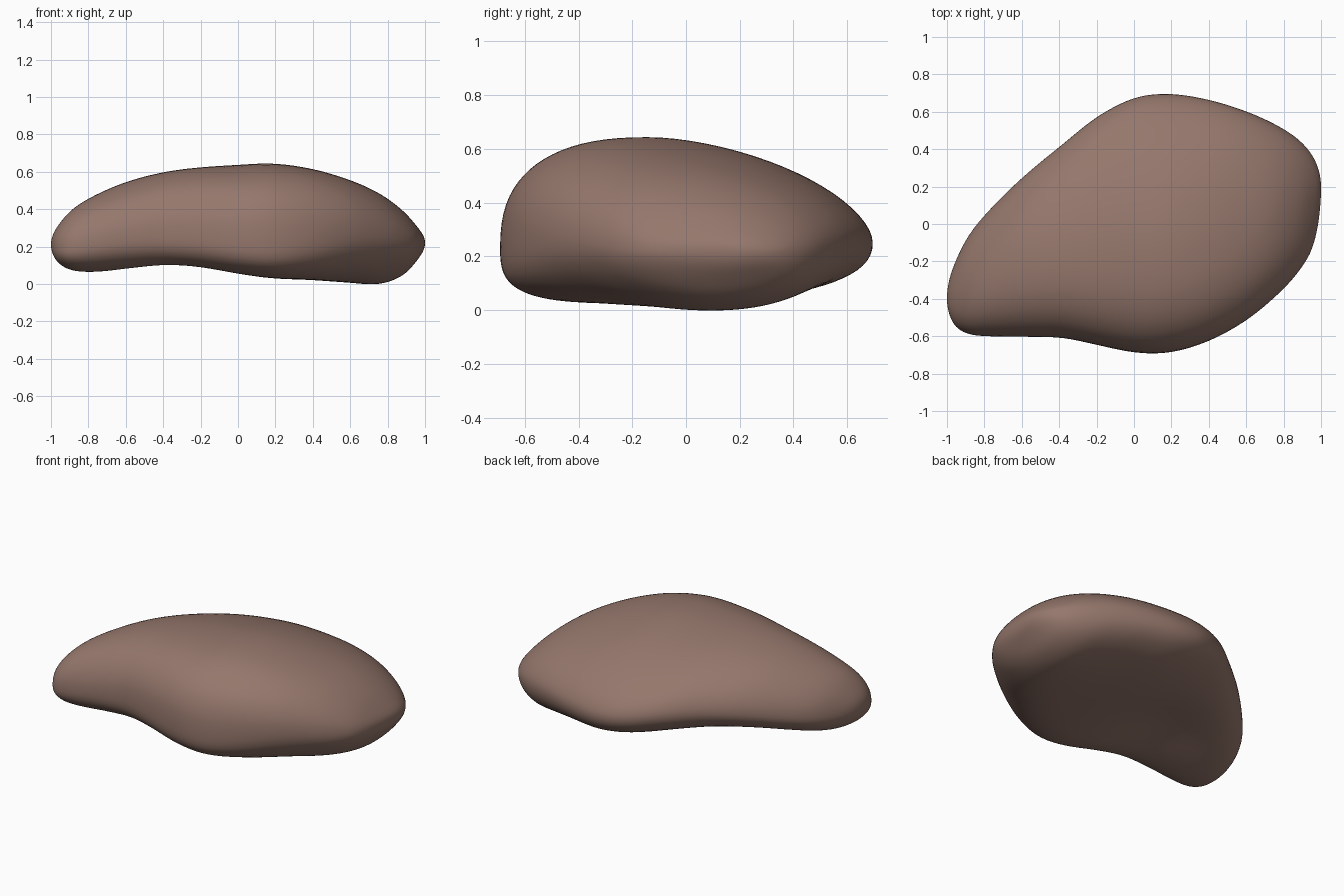
import bpy, bmesh, math

if "Cube" in bpy.data.objects:
    bpy.data.objects.remove(bpy.data.objects["Cube"])

# Stations along x: x, front y, back y, lowest z, highest z, y of crest, y of lowest line
STATIONS = [
    (-1.00, -.40, -.40, .21, .21, -.40, -.40),
    (-.96, -.54, -.215, .112, .315, -.38, -.41),
    (-.88, -.59, -.055, .070, .404, -.34, -.38),
    (-.75, -.602, .10, .062, .482, -.28, -.36),
    (-.58, -.604, .265, .076, .552, -.22, -.35),
    (-.38, -.61, .43, .090, .602, -.19, -.34),
    (-.20, -.647, .575, .080, .625, -.17, -.34),
    (.00, -.688, .678, .048, .638, -.14, -.30),
    (.18, -.69, .70, .026, .646, -.13, -.24),
    (.38, -.635, .672, .020, .62, -.13, -.14),
    (.58, -.53, .612, .007, .563, -.09, .02),
    (.75, -.395, .537, -.002, .488, -.01, .10),
    (.88, -.255, .452, .045, .393, .07, .13),
    (.96, -.11, .355, .13, .303, .14, .16),
    (1.00, .20, .20, .22, .22, .20, .20),
]
US = [math.acos(-s[0]) for s in STATIONS]


def sample(u):
    """Smooth Hermite interpolation of the station table."""
    i = 0
    while i < len(US) - 2 and u > US[i + 1]:
        i += 1
    h = US[i + 1] - US[i]
    t = (u - US[i]) / h

    def slope(k, c):
        a, b = max(k - 1, 0), min(k + 1, len(US) - 1)
        return (STATIONS[b][c] - STATIONS[a][c]) / (US[b] - US[a])

    return [(2*t**3 - 3*t*t + 1) * STATIONS[i][c] + (t**3 - 2*t*t + t) * h * slope(i, c)
            + (3*t*t - 2*t**3) * STATIONS[i + 1][c] + (t**3 - t*t) * h * slope(i + 1, c)
            for c in range(1, 7)]


def blend(x, left, middle, right):
    """Value at x = -0.8, 0.15 and 0.85, eased between."""
    if x < .15:
        t, a, b = (.15 - x) / .95, middle, left
    else:
        t, a, b = (x - .15) / .7, middle, right
    t = min(t, 1)
    return a + (b - a) * t * t * (3 - 2 * t)


def section(u, n):
    """Closed pebble cross-section: steep front, sloping back, slightly hollow base."""
    x = -math.cos(u)
    yf, yb, z0, z1, yt, yl = sample(u)
    front_rim, back_rim = blend(x, .36, .33, .53), blend(x, .46, .365, .50)
    power = {(True, False): blend(x, 2.2, 2.5, 2.3), (True, True): blend(x, 2.0, 1.66, 1.9),
             (False, False): blend(x, 2.3, 3.3, 1.85), (False, True): blend(x, 1.85, 2.5, 2.2)}
    pts = []
    for k in range(n):
        a = 2 * math.pi * k / n
        c, s = math.cos(a), math.sin(a)
        top, back = s >= 0, c >= 0
        e = power[top, back]
        c, s = math.copysign(abs(c) ** (2 / e), c), math.copysign(abs(s) ** (2 / e), s)
        mid = yt if top else yl
        y = mid + c * ((yb - mid) if back else (mid - yf))
        t = (c + 1) / 2
        rim = z0 + (z1 - z0) * (front_rim + (back_rim - front_rim) * t * t * (3 - 2 * t))
        z = rim + s * ((z1 - rim) if top else (rim - z0))
        if not top:  # shallow hollow under the left half
            z += .05 * s * s * math.exp(-((x + .3) / .35) ** 2 - ((y + .08) / .26) ** 2)
        pts.append((x, y, z))
    return pts


# Pebble body, lofted section by section with a pole at each end
N, M = 80, 90
bm = bmesh.new()
rings = [[bm.verts.new(p) for p in section(math.pi * i / M, N)] for i in range(1, M)]
for a, b in zip(rings, rings[1:]):
    for k in range(N):
        j = (k + 1) % N
        bm.faces.new((a[k], a[j], b[j], b[k]))
for ring, tip in ((rings[0], (-1, -.40, .21)), (rings[-1], (1, .20, .22))):
    v = bm.verts.new(tip)
    for k in range(N):
        bm.faces.new((ring[k], ring[(k + 1) % N], v))
for _ in range(6):
    bmesh.ops.smooth_vert(bm, verts=bm.verts, factor=.5,
                          use_axis_x=False, use_axis_y=True, use_axis_z=True)
bmesh.ops.recalc_face_normals(bm, faces=bm.faces)
for f in bm.faces:
    f.smooth = True
mesh = bpy.data.meshes.new("pebble")
bm.to_mesh(mesh)
bm.free()

# Warm brown stone
mat = bpy.data.materials.new("brown stone")
mat.diffuse_color = (.30, .185, .15, 1)
mat.use_nodes = True
mat.node_tree.nodes["Principled BSDF"].inputs["Base Color"].default_value = mat.diffuse_color
mesh.materials.append(mat)
pebble = bpy.data.objects.new("pebble", mesh)
bpy.context.collection.objects.link(pebble)
